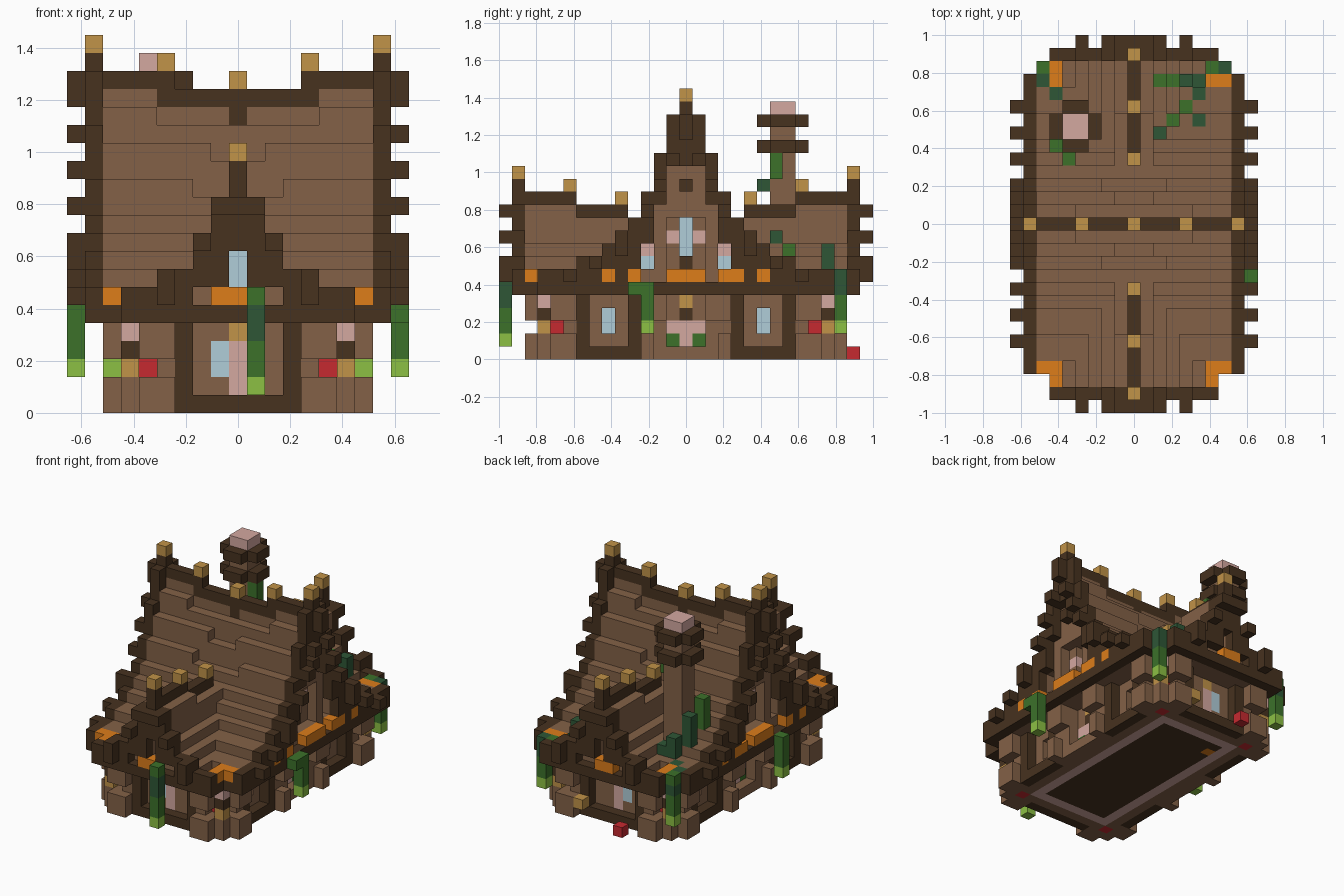
import bpy

old = bpy.data.objects.get("Cube")
if old:
    bpy.data.objects.remove(old, do_unlink=True)

V = 2 / 29  # block size
HEX = dict(brown="836147", dark_brown="47321f", gold="c19348", pink="d4a8a0",
           orange="dd7d1a", green="3c712a", deep_green="2e5636",
           light_green="8cc044", pale_blue="b0cdd8", red="c62a30")
NAMES = list(HEX)


def linear(h):
    c = [int(h[i:i + 2], 16) / 255 for i in range(0, 6, 2)]
    return [((v + 0.055) / 1.055) ** 2.4 if v > 0.04 else v / 12.92 for v in c] + [1]


MATS = []
for name, code in HEX.items():
    m = bpy.data.materials.new(name)
    m.use_nodes = True
    m.diffuse_color = linear(code)
    m.node_tree.nodes["Principled BSDF"].inputs["Base Color"].default_value = linear(code)
    MATS.append(m)

grid = {}  # block position -> (part, colour)


def box(part, col, x, y, z, mx=True, my=True):
    """Fill a block range, mirrored across x and y if asked; without a part the range is carved away."""
    rng = [range(a[0], a[1] + 1) if isinstance(a, tuple) else (a,) for a in (x, y, z)]
    for i in rng[0]:
        for j in rng[1]:
            for k in rng[2]:
                for sx in ((1, -1) if mx else (1,)):
                    for sy in ((1, -1) if my else (1,)):
                        if part:
                            grid[i * sx, j * sy, k] = (part, col)
                        else:
                            grid.pop((i * sx, j * sy, k), None)


def carve(x, y, z):
    box(None, None, x, y, z)


def top(x, y):
    return max((k for (i, j, k) in grid if i == x and j == y), default=4)


def vine(x, y, low, high, deep=()):
    for k in range(low, high + 1):
        col = "light_green" if k == low else ("deep_green" if k in deep else "green")
        grid[x, y, k] = ("vines", col)


# Walls: core, side bay posts, corner columns
box("walls", "brown", (0, 5), (0, 10), (0, 5))
box("walls", "brown", 6, (0, 3), 0)
box("walls", "brown", 6, (2, 3), (1, 5))
box("walls", "brown", 6, (9, 10), (0, 5))
box("walls", "brown", (4, 5), 11, (0, 5))
box("bay_posts", "brown", 7, 3, (0, 1))
box("bay_brackets", "brown", 7, (2, 3), (3, 4))

# Planters below and brackets above at the chamfered corners
for z in ((0, 1), (3, 4)):
    box("corner_planters", "brown", 7, (9, 10), z)
    box("corner_planters", "brown", (4, 5), 12, z)
box("corner_planters", "brown", 6, 11, (0, 1))
box("corner_lamps", "gold", 6, 11, 2)
box("corner_lamps", "dark_brown", 6, 11, 3)
box("corner_lamps", "pink", 6, 11, 4)

# Red corner pillars, seen through gaps behind the lamps
box("corner_pillars", "red", 5, 10, (0, 4))
carve(5, 11, 2)
carve(6, 10, 2)

# Timber frames around doors and side windows
box("door_frame", "dark_brown", 3, 11, (0, 4))
box("door_frame", "dark_brown", (0, 3), 11, 0)
for y in (4, 8):
    box("window_frame", "dark_brown", 6, y, (0, 5))
box("window_frame", "dark_brown", 6, (4, 8), 0)
carve(5, 6, (2, 3))
box("side_windows", "pale_blue", 4, 6, (2, 3))

# Doors on both ends and details on the side bays
box("door", "pink", 0, 10, (1, 3))
box("door", "gold", 0, 10, 4)
box("door_window", "pale_blue", -1, 10, (2, 3), mx=False)
box("bay_details", "pink", 5, (0, 1), 2)
box("bay_details", "green", 5, 1, 1)
box("bay_details", "pink", 5, 0, 1)
box("bay_details", "dark_brown", 5, 0, 3)
box("bay_details", "gold", 5, 0, 4)

# Underside of the base, with a hearth below the chimney
box("base", "pink", (0, 4), (0, 9), 0)
box("base", "dark_brown", (0, 3), (0, 8), 0)
box("base", "orange", -3, 7, 0, False, False)

# Roofs: tall sagging one along x, lower one along y
MAIN = [17, 16, 15, 13, 11, 10, 9, 8, 8, 7, 7, 6, 6]
WING = [11, 11, 9, 8, 7, 6, 6, 6]
for x in range(8):
    for y in range(13):
        if x + y <= 18:
            main = MAIN[y] + (x >= 5 and y < 2) - (x <= y - 1 and 2 <= y <= 3)
            wing = WING[x] + (x == 1 and y >= 9)
            box("roof", "brown", x, y, (5, max(main, wing) - 1))


# Eave beam round the outline
def inside(x, y):
    return x <= 8 and y <= 13 and x + y <= 19 and (x, y) != (7, 12)


for x in range(9):
    for y in range(14):
        if inside(x, y) and not (inside(x + 1, y) and inside(x, y + 1) and inside(x + 1, y + 1)):
            box("eave_beam", "dark_brown", x, y, 5)
            if (x == 8 and y > 3) or (y == 13 and x > 2) or (x < 8 and y < 13):
                box("eave_beam", "dark_brown", x, y, 6)

# Stepped gable boards
for y, h in enumerate([19, 19, 16, 13, 11, 10, 9, 8, 8, 7, 7, 7]):
    box("main_gable_boards", "dark_brown", 8, y, (max(5, h - 4), h - 1))
for x, h in enumerate([14, 12, 10, 8, 8, 7, 7]):
    box("wing_gable_boards", "dark_brown", x, 13, (max(5, h - 3), h - 1))

# Rungs that stick out of the boards
box("gable_rungs", "dark_brown", 9, 0, (17, 18))
for y, z in ((1, 15), (2, 13), (3, 11), (5, 9), (5, 8), (7, 7), (9, 6)):
    box("gable_rungs", "dark_brown", 9, y, z)
box("gable_rungs", "dark_brown", (0, 1), 14, 11)
box("gable_rungs", "dark_brown", 2, 14, 9)
box("gable_rungs", "dark_brown", 4, 14, (6, 7))

# Ridges with finials
box("main_ridge", "dark_brown", (0, 4), 0, 17)
box("main_ridge", "dark_brown", (4, 7), 0, 18)
box("main_ridge", "dark_brown", 0, 0, 16)
box("main_ridge", "dark_brown", 8, 0, 19)
box("wing_ridge", "dark_brown", 0, (5, 8), 11)
box("wing_ridge", "dark_brown", 0, (9, 12), 12)
box("wing_ridge", "brown", 0, (9, 12), 11)
for x in (0, 4, 8):
    box("finials", "gold", x, 0, top(x, 0) + 1)
for y in (5, 9, 13):
    box("finials", "gold", 0, y, top(0, y) + 1)

# Deep-set gable windows and trims
box("wing_window_frame", "dark_brown", (0, 1), 13, (7, 11))
box("wing_window_frame", "dark_brown", 2, 13, (7, 8))
carve(0, (12, 13), (7, 8))
box("wing_window", "pale_blue", 0, 11, (7, 8))
box("orange_trim", "orange", (-1, 0), 13, 6, mx=False)
carve(7, (0, 1), (7, 10))
carve(7, 3, (7, 8))
carve(6, 0, (8, 10))
box("main_window", "pale_blue", 5, 0, (8, 10))
box("main_window_trim", "pink", 6, 1, 9)
box("main_window_trim", "dark_brown", 6, 0, 7)
box("main_window_trim", "dark_brown", 8, 0, 13)
box("small_windows", "pale_blue", 6, 3, 7)
box("small_windows", "pink", 6, 3, 8)
box("orange_trim", "orange", 8, (0, 1), 6)
for y in (4, 6):
    box("orange_trim", "orange", 8, y, 6)
box("orange_trim", "orange", 8, 3, 6, my=False)
for x, y in ((6, 11), (7, 11), (6, 12)):
    box("orange_trim", "orange", x, y, 6)

# Chimney with two collars
box("chimney", "brown", (-5, -4), (7, 8), (6, 18), False, False)
for z in (16, 18):
    box("chimney_collars", "dark_brown", (-6, -3), (7, 8), z, False, False)
    box("chimney_collars", "dark_brown", (-5, -4), (6, 9), z, False, False)
box("chimney_cap", "pink", (-5, -4), (7, 8), 19, False, False)

# Hanging vines
vine(1, -14, 1, 6, (4, 5))
vine(9, -3, 2, 5)
box("vines", "green", 9, -4, 5, False, False)
vine(-9, -2, 2, 5)
vine(7, 12, 2, 6, (5, 6))
vine(-7, 12, 2, 6, (5,))

# Creepers on the chimney and growing over the roof
for col, x, y, z in (("green", -3, 7, (14, 15)), ("deep_green", -4, 6, 13),
                     ("green", -6, 6, (9, 11)), ("green", -5, 5, 10),
                     ("deep_green", -6, 8, (8, 10)), ("deep_green", -5, 9, (7, 8)),
                     ("deep_green", -4, 9, 7), ("deep_green", 4, 11, (7, 8)),
                     ("green", 3, 8, 8), ("deep_green", 2, 7, 9)):
    box("creepers", col, x, y, z, False, False)
for col, spots in (("green", ((2, 11), (3, 11), (4, 9), (6, 12))),
                   ("deep_green", ((5, 11), (5, 10), (5, 8), (-7, 11), (-6, 10)))):
    for x, y in spots:
        grid[x, y, top(x, y)] = ("creepers", col)

# Loose blocks by the back door
box("back_flower", "red", -2, 13, 0, False, False)
box("back_lamp", "gold", 3, 12, 1, False, False)


# Turn the blocks into one mesh per part, outer faces only
def block_faces(cell):
    for axis in range(3):
        for s in (0, 1):
            near = list(cell)
            near[axis] += 2 * s - 1
            if tuple(near) in grid:
                continue
            u, w = (axis + 1) % 3, (axis + 2) % 3
            quad = []
            for a, b in ((0, 0), (1, 0), (1, 1), (0, 1)):
                p = list(cell)
                p[axis] += s
                p[u] += a
                p[w] += b
                quad.append(tuple(p))
            yield quad if s else quad[::-1]


for part in sorted({p for p, c in grid.values()}):
    verts, faces, cols = {}, [], []
    for cell, (p, col) in grid.items():
        if p == part:
            for quad in block_faces(cell):
                faces.append([verts.setdefault(q, len(verts)) for q in quad])
                cols.append(NAMES.index(col))
    used = sorted(set(cols))
    mesh = bpy.data.meshes.new(part)
    mesh.from_pydata([((x - 0.5) * V, (y - 0.5) * V, z * V) for x, y, z in verts], [], faces)
    for c in used:
        mesh.materials.append(MATS[c])
    for poly, c in zip(mesh.polygons, cols):
        poly.material_index = used.index(c)
    bpy.context.collection.objects.link(bpy.data.objects.new(part, mesh))
